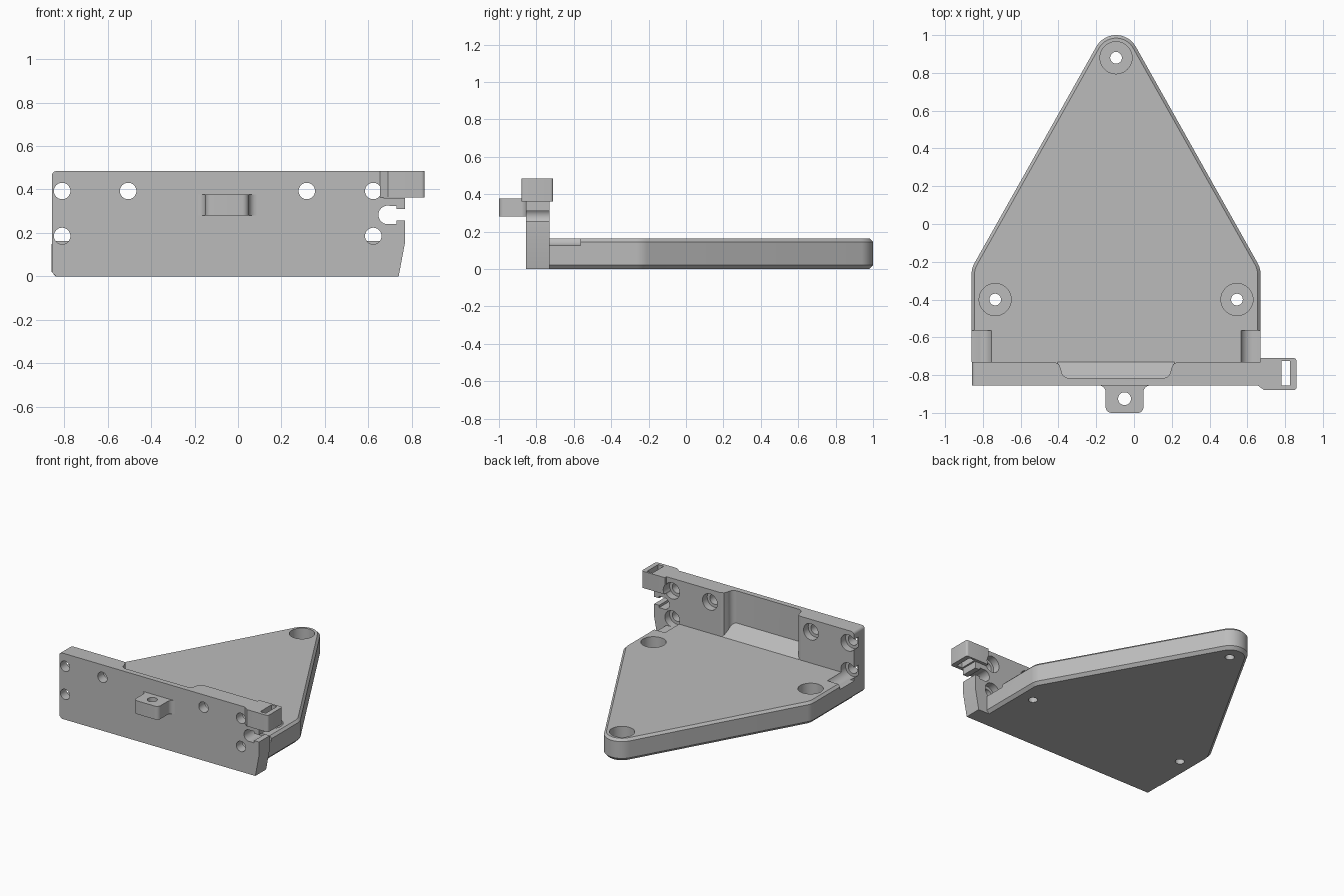
import bpy, bmesh, math
from math import pi, cos, sin

cube = bpy.data.objects.get("Cube")
if cube:
    bpy.data.objects.remove(cube, do_unlink=True)

grey = bpy.data.materials.new("plain grey")
grey.use_nodes = True
colour = (0.5, 0.5, 0.5, 1)
grey.diffuse_color = colour
grey.node_tree.nodes["Principled BSDF"].inputs["Base Color"].default_value = colour


def loft(name, rings):
    """Solid skinned through rings of equal length, capped at both ends."""
    bm = bmesh.new()
    loops = [[bm.verts.new(p) for p in ring] for ring in rings]
    for a, b in zip(loops, loops[1:]):
        for i in range(len(a)):
            j = (i + 1) % len(a)
            bm.faces.new((a[i], a[j], b[j], b[i]))
    bm.faces.new(loops[0])
    bm.faces.new(loops[-1])
    bmesh.ops.recalc_face_normals(bm, faces=bm.faces)
    mesh = bpy.data.meshes.new(name)
    bm.to_mesh(mesh)
    bm.free()
    mesh.materials.append(grey)
    obj = bpy.data.objects.new(name, mesh)
    bpy.context.collection.objects.link(obj)
    return obj


def prism(name, outline, axis, lo, hi):
    """Extrude a 2D outline along an axis."""
    place = {"x": lambda u, v, t: (t, u, v),
             "y": lambda u, v, t: (u, t, v),
             "z": lambda u, v, t: (u, v, t)}[axis]
    return loft(name, [[place(u, v, t) for u, v in outline] for t in (lo, hi)])


def arc(cx, cy, r, start, end, n=12):
    return [(cx + r * cos(start + (end - start) * i / n),
             cy + r * sin(start + (end - start) * i / n)) for i in range(n + 1)]


def disc(cx, cy, r, n=40):
    return arc(cx, cy, r, 0, 2 * pi, n)[:-1]


def rect(u0, v0, u1, v1):
    return [(u0, v0), (u1, v0), (u1, v1), (u0, v1)]


def combine(target, other, operation="DIFFERENCE"):
    other.hide_render = True
    mod = target.modifiers.new("combine", "BOOLEAN")
    mod.operation = operation
    mod.solver = "EXACT"
    mod.object = other
    bpy.context.view_layer.objects.active = target
    bpy.ops.object.modifier_apply(modifier=mod.name)
    bpy.data.objects.remove(other, do_unlink=True)


def cut(target, outline, axis, lo, hi):
    combine(target, prism("cutter", outline, axis, lo, hi))


MID, BACK, FRONT, TOP = -0.095, -0.73, -0.855, 0.485
HALF, RADIUS, LEAN = 0.645, 0.12, math.radians(29.4)


# Base plate: rounded triangle with chamfered rims
def plate_ring(inset, z):
    r = RADIUS - inset
    pts = [(MID + HALF + r, BACK)]
    pts += arc(MID + HALF, -0.266, r, 0, LEAN, 8)
    pts += arc(MID, 0.88, r, LEAN, pi - LEAN, 20)
    pts += arc(MID - HALF, -0.266, r, pi - LEAN, pi, 8)
    pts += [(MID - HALF - r, BACK)]
    return [(x, y, z) for x, y in pts]


plate = loft("base_plate", [plate_ring(0.02, 0), plate_ring(0, 0.022),
                            plate_ring(0, 0.146), plate_ring(0.016, 0.163)])
for x, y in ((MID, 0.88), (MID - 0.64, -0.4), (MID + 0.64, -0.4)):
    cut(plate, disc(x, y, 0.031), "z", -0.1, 0.3)
    cut(plate, disc(x, y, 0.085), "z", 0.065, 0.3)

# Screw access channels at the front corners of the plate
for x, out in ((-0.81, -0.9), (0.623, 0.72)):
    cut(plate, disc(x, 0.186, 0.06), "y", -0.76, -0.565)
    cut(plate, rect(min(x, out), 0.127, max(x, out), 0.3), "y", -0.76, -0.565)

# Upright mounting wall
wall = prism("mounting_wall",
             [(-0.837, 0), (0.74, 0), (0.77, 0.16), (0.77, 0.36), (0.67, 0.36), (0.67, TOP)]
             + arc(-0.835, TOP - 0.022, 0.022, pi / 2, pi, 6) + [(-0.857, 0.02)],
             "y", FRONT, BACK)

# Recess in the back of the wall, with a sloped floor
left_half = ([(-0.42, BACK + 0.02), (-0.42, BACK), (-0.398, -0.742), (-0.388, -0.765)]
             + arc(-0.345, -0.775, 0.04, pi, 1.5 * pi, 8))
recess = left_half + [(-0.19 - x, y) for x, y in reversed(left_half)]
cut(wall, recess, "z", 0.163, 0.6)
ramp = prism("recess_ramp", [(BACK, 0.14), (BACK, 0.163), (-0.825, 0.258), (-0.825, 0.14)],
             "x", -0.405, 0.215)
combine(wall, ramp, "UNION")

# Screw holes with counterbores on the back face
for x, z in ((-0.81, 0.393), (-0.506, 0.393), (0.317, 0.393), (0.623, 0.393),
             (-0.81, 0.186), (0.623, 0.186)):
    cut(wall, disc(x, z, 0.038), "y", -0.9, -0.7)
    cut(wall, disc(x, z, 0.06), "y", -0.785, -0.7)

# Keyhole slot open to the wall's end
cut(wall, disc(0.69, 0.283, 0.043), "y", -0.9, -0.7)
cut(wall, rect(0.69, 0.241, 0.73, 0.325), "y", -0.9, -0.7)
cut(wall, rect(0.72, 0.258, 0.8, 0.31), "y", -0.9, -0.7)

# Strap clip block at the wall's upper end
clip = prism("strap_clip",
             [(0.67, FRONT), (0.655, FRONT), (0.69, -0.88)]
             + arc(0.845, -0.865, 0.015, -pi / 2, 0, 5)
             + arc(0.845, -0.725, 0.015, 0, pi / 2, 5) + [(0.67, -0.71)],
             "z", 0.362, TOP)
cut(clip, rect(0.78, -0.855, 0.825, -0.725), "z", 0.3, 0.6)
cut(clip, disc(0.623, 0.393, 0.06), "y", -0.785, -0.6)

# Front tab with filleted root and a vertical hole
right_half = (arc(0.085, -0.89, 0.035, pi / 2, pi, 6)
              + arc(0.02, -0.97, 0.03, 0, -pi / 2, 6))
tab = prism("front_tab",
            right_half + [(-0.1 - x, y) for x, y in reversed(right_half)],
            "z", 0.28, 0.378)
cut(tab, disc(-0.05, -0.925, 0.034), "z", 0.2, 0.5)

# Smooth the round walls and keep edges crisp
for obj in (plate, wall, clip, tab):
    bpy.ops.object.select_all(action="DESELECT")
    obj.select_set(True)
    bpy.context.view_layer.objects.active = obj
    bpy.ops.object.shade_smooth_by_angle(angle=math.radians(25))
